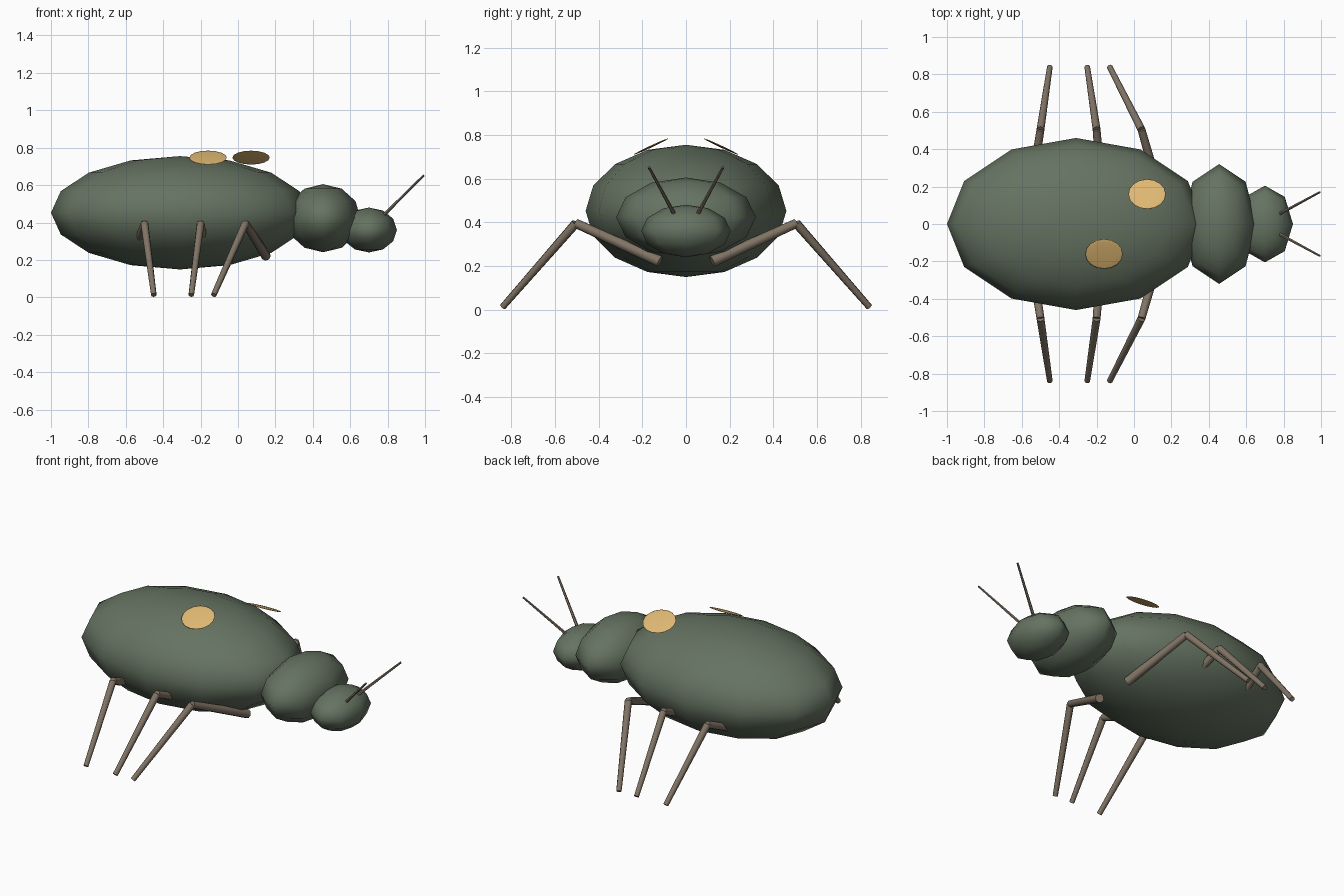
import bpy, math
from mathutils import Vector

cube = bpy.data.objects.get("Cube")
if cube:
    bpy.data.objects.remove(cube, do_unlink=True)


def material(name, rgb):
    mat = bpy.data.materials.new(name)
    mat.use_nodes = True
    mat.diffuse_color = (*rgb, 1)
    mat.node_tree.nodes["Principled BSDF"].inputs["Base Color"].default_value = (*rgb, 1)
    return mat


GREEN = material("moss green", (0.13, 0.17, 0.12))
BROWN = material("leg brown", (0.22, 0.175, 0.13))
TAN = material("spot tan", (0.74, 0.48, 0.17))


def finish(name, mat, angle=None):
    obj = bpy.context.object
    obj.name = name
    obj.data.materials.append(mat)
    if angle is None:
        bpy.ops.object.shade_smooth()
    else:
        bpy.ops.object.shade_smooth_by_angle(angle=math.radians(angle))
    return obj


def ellipsoid(name, centre, radii, segments, rings, mat, tilt=0):
    bpy.ops.mesh.primitive_uv_sphere_add(segments=segments, ring_count=rings, radius=1,
                                         location=centre, rotation=(tilt, 0, 0))
    bpy.context.object.scale = radii
    return finish(name, mat)


def rod(name, start, end, r_start, r_end, sides, mat):
    start, end = Vector(start), Vector(end)
    axis = end - start
    bpy.ops.mesh.primitive_cone_add(vertices=sides, radius1=r_start, radius2=r_end,
                                    depth=axis.length, location=(start + end) / 2)
    bpy.context.object.rotation_euler = axis.to_track_quat("Z", "Y").to_euler()
    return finish(name, mat, 50)


# Body
ellipsoid("abdomen", (-0.31, 0, 0.452), (0.69, 0.46, 0.303), 12, 8, GREEN)
ellipsoid("thorax", (0.455, 0, 0.423), (0.2, 0.32, 0.182), 8, 6, GREEN)
ellipsoid("head", (0.70, 0, 0.36), (0.15, 0.205, 0.12), 8, 6, GREEN)

# Legs: hip x, knee x, foot x
LEGS = {"front": (0.15, 0.04, -0.13), "middle": (-0.17, -0.2, -0.25), "hind": (-0.56, -0.5, -0.45)}
for side, s in (("left", 1), ("right", -1)):
    for place, (hip, knee, foot) in LEGS.items():
        joint = (knee, 0.505 * s, 0.395)
        rod(f"{place}_upper_leg_{side}", (hip, 0.12 * s, 0.22), joint, 0.026, 0.021, 8, BROWN)
        rod(f"{place}_lower_leg_{side}", joint, (foot, 0.84 * s, 0.012), 0.021, 0.015, 8, BROWN)

    # Antennae
    rod(f"antenna_{side}", (0.78, 0.055 * s, 0.44), (0.993, 0.17 * s, 0.652), 0.009, 0.006, 6, BROWN)

# Back spots, tilted outward
for side, s, x in (("left", 1, 0.07), ("right", -1, -0.16)):
    ellipsoid(f"back_spot_{side}", (x, 0.16 * s, 0.747), (0.1, 0.088, 0.0048), 16, 8, TAN,
              tilt=math.radians(-25 * s))
